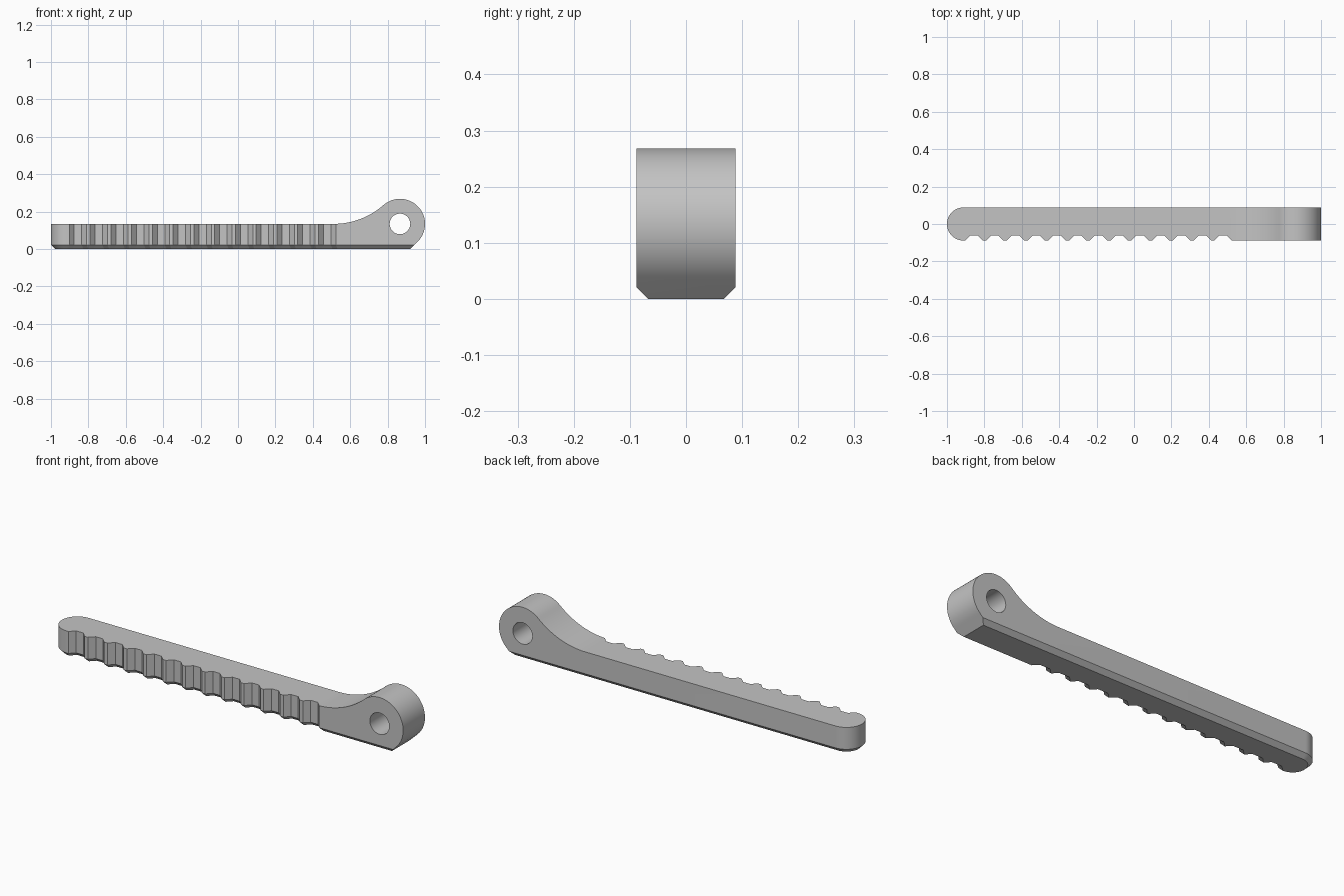
import bpy, bmesh, math
from mathutils import Vector

if "Cube" in bpy.data.objects:
    bpy.data.objects.remove(bpy.data.objects["Cube"], do_unlink=True)

grey = bpy.data.materials.new("light grey")
grey.use_nodes = True
grey.diffuse_color = (0.55, 0.55, 0.55, 1)
grey.node_tree.nodes["Principled BSDF"].inputs["Base Color"].default_value = grey.diffuse_color


def loft(name, rings):
    """Closed solid through equal-length rings of points."""
    bm = bmesh.new()
    loops = [[bm.verts.new(p) for p in ring] for ring in rings]
    bm.faces.new(loops[0])
    bm.faces.new(loops[-1])
    n = len(loops[0])
    for a, b in zip(loops, loops[1:]):
        for i in range(n):
            j = (i + 1) % n
            bm.faces.new((a[i], a[j], b[j], b[i]))
    bmesh.ops.recalc_face_normals(bm, faces=bm.faces)
    mesh = bpy.data.meshes.new(name)
    bm.to_mesh(mesh)
    bm.free()
    mesh.materials.append(grey)
    obj = bpy.data.objects.new(name, mesh)
    bpy.context.collection.objects.link(obj)
    return obj


def arc(cx, cy, r, start, end, steps):
    angles = [math.radians(start + (end - start) * i / steps) for i in range(steps + 1)]
    return [(cx + r * math.cos(a), cy + r * math.sin(a)) for a in angles]


def inset(points, d):
    """Mitred inward offset of a counter-clockwise outline."""
    result = []
    for i, p in enumerate(points):
        p, before, after = Vector(p), Vector(points[i - 1]), Vector(points[(i + 1) % len(points)])
        e1, e2 = (p - before).normalized(), (after - p).normalized()
        n1, n2 = Vector((-e1.y, e1.x)), Vector((-e2.y, e2.x))
        result.append(p + (n1 + n2) * (d / (1 + n1.dot(n2))))
    return result


def combine(target, cutter, operation):
    mod = target.modifiers.new(operation, "BOOLEAN")
    mod.operation, mod.solver, mod.object = operation, "EXACT", cutter
    bpy.context.view_layer.objects.active = target
    bpy.ops.object.modifier_apply(modifier=mod.name)
    bpy.data.objects.remove(cutter, do_unlink=True)


# Plan outline: rounded end, then a row of notches along the front
half, depth, pitch, chamfer = 0.0885, 0.0265, 0.111, 0.0215
plan = arc(half - 1, 0, half, 90, 270, 32)
for k in range(13):
    x = -0.8555 + pitch * k
    plan += [(x - 0.0465, -half), (x - 0.02, -half + depth),
             (x + 0.02, -half + depth), (x + 0.0465, -half)]
plan += [(1.2, -half), (1.2, half)]

# Bar with its lower edge chamfered
handle = loft("notched_lever", [
    [(p[0], p[1], 0) for p in inset(plan, chamfer)],
    [(x, y, chamfer) for x, y in plan],
    [(x, y, 0.4) for x, y in plan]])

# Side profile: flat bar, fillet sweeping up to the round eye
eye_x, eye_r, fillet_x = 0.866, 0.134, 0.51
run = eye_x - fillet_x
fillet_r = (run ** 2 - eye_r ** 2) / (2 * eye_r)
join = math.degrees(math.atan2(fillet_r, -run))
side = [(-1.2, -0.1), (eye_x + eye_r * math.sqrt(2) - eye_r - 0.1, -0.1)]
side += arc(eye_x, eye_r, eye_r, -45, join, 48)
side += arc(fillet_x, eye_r + fillet_r, fillet_r, join - 180, -90, 20)[1:]
side.append((-1.2, eye_r))
profile = loft("side_profile", [[(x, y, z) for x, z in side] for y in (-0.2, 0.2)])
combine(handle, profile, "INTERSECT")

# Pivot hole through the eye
ring = arc(eye_x, eye_r, 0.055, 0, 360, 48)[:-1]
hole = loft("pivot_hole", [[(x, y, z) for x, z in ring] for y in (-0.3, 0.3)])
combine(handle, hole, "DIFFERENCE")

bpy.ops.object.select_all(action="DESELECT")
handle.select_set(True)
bpy.context.view_layer.objects.active = handle
bpy.ops.object.shade_smooth_by_angle(angle=math.radians(25))
